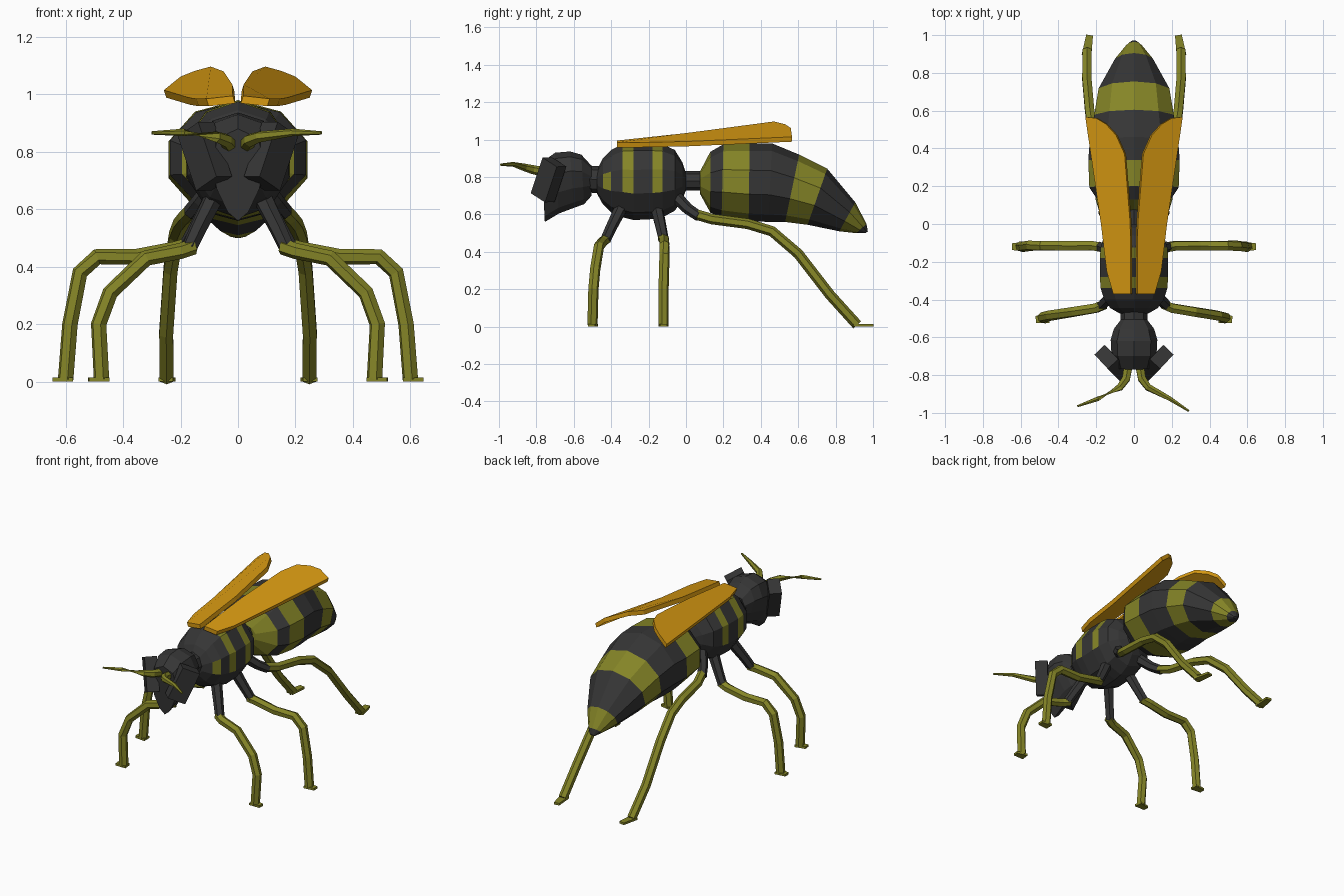
import bpy, bmesh, math
from mathutils import Vector, Matrix

if "Cube" in bpy.data.objects:
    bpy.data.objects.remove(bpy.data.objects["Cube"])


def material(name, rgb):
    m = bpy.data.materials.new(name)
    m.diffuse_color = (*rgb, 1)
    m.use_nodes = True
    m.node_tree.nodes["Principled BSDF"].inputs["Base Color"].default_value = m.diffuse_color
    return m


MATS = [material("charcoal", (0.036, 0.036, 0.036)),
        material("olive", (0.235, 0.235, 0.02)),
        material("amber", (0.68, 0.32, 0.006))]
DARK, OLIVE, AMBER = 0, 1, 2


def finish(name, bm):
    bmesh.ops.recalc_face_normals(bm, faces=bm.faces)
    mesh = bpy.data.meshes.new(name)
    bm.to_mesh(mesh)
    bm.free()
    for m in MATS:
        mesh.materials.append(m)
    ob = bpy.data.objects.new(name, mesh)
    bpy.context.collection.objects.link(ob)
    return ob


def skin(name, rings, color):
    """Bridge point rings; color(segment, side) picks the material."""
    bm = bmesh.new()
    loops = [[bm.verts.new(p) for p in r] for r in rings]
    n = len(loops[0])
    for s, (a, b) in enumerate(zip(loops, loops[1:])):
        for i in range(n):
            j = (i + 1) % n
            f = bm.faces.new((a[i], a[j], b[j], b[i]))
            f.material_index = color(s, i)
    bm.faces.new(loops[0]).material_index = color(0, 0)
    bm.faces.new(loops[-1]).material_index = color(len(rings) - 2, 0)
    return finish(name, bm)


def body(name, sections, color, n=10, taper=0.0):
    """Sections: y top, z top, y bottom, z bottom, half width."""
    rings = []
    for yt, zt, yb, zb, w in sections:
        ring = []
        for i in range(n):
            a = math.tau * i / n
            t = (1 + math.cos(a)) / 2
            k = 1 - taper * (1 - t)
            ring.append((w / math.cos(math.pi / n) ** 2 * math.sin(a) * k,
                         yb + (yt - yb) * t, zb + (zt - zb) * t))
        rings.append(ring)
    return skin(name, rings, color)


def tube(name, path, radii, mat, n=6):
    """Low-sided tube along a path with mitred joints."""
    pts = [Vector(p) for p in path]
    rings = []
    for i, p in enumerate(pts):
        d0 = (pts[i] - pts[i - 1]).normalized() if i else Vector()
        d1 = (pts[i + 1] - pts[i]).normalized() if i < len(pts) - 1 else Vector()
        d = (d0 + d1).normalized()
        side = d.cross(Vector((0.3, 1, 0.05) if abs(d.y) < 0.6 else (1, 0, 0))).normalized()
        up = side.cross(d)
        r = radii[i] if isinstance(radii, (list, tuple)) else radii
        rings.append([p + r * (side * math.cos(math.tau * k / n) + up * math.sin(math.tau * k / n))
                      for k in range(n)])
    return skin(name, rings, lambda s, i: mat)


# Striped abdomen
ABDOMEN_COLORS = [OLIVE, DARK, OLIVE, DARK, DARK, OLIVE, DARK, OLIVE, DARK]
body("abdomen", [
    (0.075, 0.83, 0.075, 0.71, 0.07), (0.13, 0.935, 0.13, 0.61, 0.185),
    (0.20, 0.975, 0.19, 0.585, 0.225), (0.34, 0.98, 0.335, 0.565, 0.23),
    (0.46, 0.98, 0.44, 0.56, 0.222), (0.605, 0.92, 0.53, 0.56, 0.20),
    (0.755, 0.845, 0.65, 0.545, 0.178), (0.905, 0.665, 0.82, 0.51, 0.095),
    (0.965, 0.55, 0.91, 0.50, 0.04), (0.972, 0.51, 0.96, 0.50, 0.015),
], lambda s, i: ABDOMEN_COLORS[s])


# Thorax, striped on its flanks and back
def thorax_color(s, i):
    if s == 1:
        return OLIVE if i in (2, 7) else DARK
    return OLIVE if s in (3, 5) and i not in (3, 4, 5, 6) else DARK


body("thorax", [(y, zt, y, zb, w) for y, zt, zb, w in [
    (-0.475, 0.84, 0.71, 0.07), (-0.445, 0.90, 0.655, 0.12), (-0.40, 0.945, 0.61, 0.15),
    (-0.34, 0.975, 0.585, 0.168), (-0.28, 0.98, 0.57, 0.172), (-0.18, 0.98, 0.575, 0.172),
    (-0.125, 0.975, 0.585, 0.168), (-0.06, 0.945, 0.62, 0.15), (-0.02, 0.88, 0.68, 0.10),
    (0.0, 0.82, 0.73, 0.05)]], thorax_color)

# Waist and neck
tube("waist", [(0, -0.02, 0.78), (0, 0.09, 0.78)], 0.052, DARK, 8)
tube("neck", [(0, -0.53, 0.79), (0, -0.45, 0.785)], 0.072, DARK, 8)

# Head with a narrow chin
body("head", [
    (-0.505, 0.86, -0.505, 0.70, 0.08), (-0.56, 0.92, -0.545, 0.655, 0.125),
    (-0.62, 0.937, -0.60, 0.635, 0.145), (-0.70, 0.93, -0.68, 0.605, 0.14),
    (-0.77, 0.88, -0.755, 0.56, 0.11),
], lambda s, i: DARK, n=10, taper=0.55)

# Parts that come in left and right pairs
LEGS = {
    "front": ([(0.09, -0.35, 0.63), (0.14, -0.40, 0.53), (0.17, -0.43, 0.465)],
              [(0.155, -0.425, 0.47), (0.20, -0.445, 0.455), (0.32, -0.465, 0.43), (0.445, -0.485, 0.31),
               (0.485, -0.495, 0.20), (0.475, -0.50, 0.008)], (0.52, -0.505)),
    "middle": ([(0.09, -0.155, 0.63), (0.14, -0.135, 0.54), (0.18, -0.12, 0.47)],
               [(0.165, -0.125, 0.475), (0.22, -0.115, 0.46), (0.35, -0.115, 0.435), (0.49, -0.115, 0.435),
                (0.55, -0.115, 0.38), (0.585, -0.12, 0.20), (0.60, -0.12, 0.008)], (0.645, -0.12)),
    "hind": ([(0.08, -0.05, 0.69), (0.13, 0.01, 0.63), (0.165, 0.07, 0.59)],
             [(0.155, 0.055, 0.60), (0.18, 0.14, 0.575), (0.20, 0.33, 0.55), (0.215, 0.46, 0.51),
              (0.235, 0.60, 0.39), (0.25, 0.77, 0.17), (0.248, 0.915, 0.01)], (0.235, 1.0)),
}
# Wing outline as x, y, z, running round the edge
WING = [(0.018, -0.37, 0.995), (0.11, -0.37, 0.985), (0.145, -0.25, 0.985), (0.175, 0.0, 0.99),
        (0.258, 0.567, 1.015), (0.20, 0.56, 1.062), (0.15, 0.53, 1.082), (0.095, 0.47, 1.097),
        (0.05, 0.37, 1.08), (0.02, 0.0, 1.035)]

for sx, label in ((1, "right"), (-1, "left")):
    def m(p):
        return Vector((sx * p[0], p[1], p[2]))

    for key, (hip, shin, toe) in LEGS.items():
        tube(f"{label}_{key}_hip", [m(p) for p in hip], [0.034, 0.03, 0.028], DARK)
        tube(f"{label}_{key}_leg", [m(p) for p in shin], 0.028, OLIVE)
        # Foot: a thin tapering toe plate
        a, b = m(shin[-1]), m((*toe, 0))
        d = Vector((b.x - a.x, b.y - a.y, 0)).normalized()
        across = Vector((-d.y, d.x, 0))
        foot = []
        for p, w in ((a - d * 0.025, 0.026), (b, 0.018)):
            foot.append([Vector((p.x, p.y, z)) + across * s * w
                         for z, s in ((0, -1), (0, 1), (0.014, 1), (0.014, -1))])
        skin(f"{label}_{key}_foot", foot, lambda s, i: OLIVE)

    # Antenna
    tip = (0.29, -0.99, 0.866) if sx > 0 else (0.30, -0.965, 0.866)
    tube(f"{label}_antenna", [m(p) for p in [(0.03, -0.75, 0.825), (0.042, -0.82, 0.84),
                                           (0.075, -0.865, 0.852), (0.19, -0.925, 0.868), tip]],
         [0.026, 0.024, 0.02, 0.013, 0.006], OLIVE)

    # Slanted block eye
    bm = bmesh.new()
    long_axis = Vector((0.07, 0.07, 0.21)).normalized()
    out = Vector((0.73, -0.68, 0))
    out = (out - long_axis * out.dot(long_axis)).normalized()
    wide = long_axis.cross(out)
    frame = Matrix((wide, out, long_axis)).transposed().to_4x4()
    bmesh.ops.create_cube(bm, size=1, matrix=Matrix.Translation((0.115, -0.735, 0.785))
                          @ frame @ Matrix.Diagonal((0.115, 0.075, 0.21, 1)))
    for v in bm.verts:
        v.co.x *= sx
    finish(f"{label}_eye", bm)

    # Roof-pitched wing slab
    bm = bmesh.new()
    top = [bm.verts.new(m(p)) for p in WING]
    low = [bm.verts.new(m(p) - Vector((sx * 0.008, 0, 0.026))) for p in WING]
    n = len(WING)
    bm.faces.new(top)
    bm.faces.new(low)
    for i in range(n):
        j = (i + 1) % n
        bm.faces.new((top[i], top[j], low[j], low[i]))
    for f in bm.faces:
        f.material_index = AMBER
    finish(f"{label}_wing", bm)
